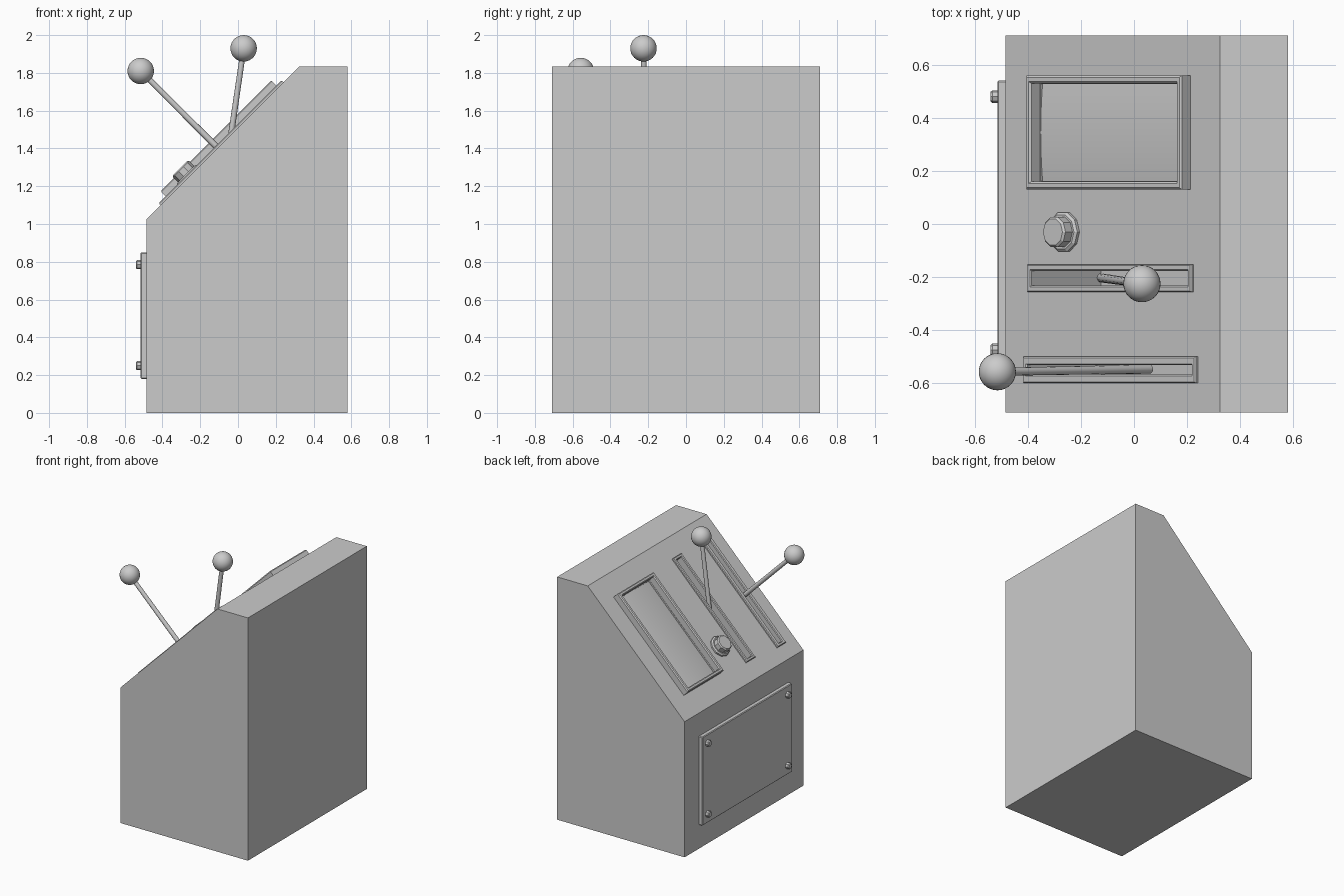
import bpy, bmesh, math
from mathutils import Matrix, Vector

if "Cube" in bpy.data.objects:
    bpy.data.objects.remove(bpy.data.objects["Cube"])

# Sloped panel frame: local x runs up the slope, y across, z out of the panel
S = math.sqrt(0.5)
PANEL = Matrix(((S, 0, -S, -0.08), (0, 1, 0, 0), (S, 0, S, 1.43), (0, 0, 0, 1)))


def finish(name, bm, mat=Matrix(), smooth=False):
    bmesh.ops.recalc_face_normals(bm, faces=bm.faces[:])
    me = bpy.data.meshes.new(name)
    bm.to_mesh(me)
    bm.free()
    me.transform(mat)
    ob = bpy.data.objects.new(name, me)
    bpy.context.collection.objects.link(ob)
    if smooth:
        for p in me.polygons:
            p.use_smooth = True
    return ob


def box(name, lo, hi, mat=Matrix(), bevel=0):
    bm = bmesh.new()
    lo, hi = Vector(lo), Vector(hi)
    bmesh.ops.create_cube(bm, size=1, matrix=Matrix.Translation((lo + hi) / 2) @ Matrix.Diagonal((*(hi - lo), 1)))
    if bevel:
        bmesh.ops.bevel(bm, geom=bm.edges[:], offset=bevel, segments=1, affect='EDGES')
    return finish(name, bm, mat)


def loft(name, loops, mat, closed=False, caps=True):
    """Bridge a series of equal-length point loops."""
    bm = bmesh.new()
    rings = [[bm.verts.new(p) for p in lp] for lp in loops]
    n = len(rings[0])
    pairs = list(zip(rings, rings[1:])) + ([(rings[-1], rings[0])] if closed else [])
    for a, b in pairs:
        for i in range(n):
            j = (i + 1) % n
            bm.faces.new((a[i], a[j], b[j], b[i]))
    if caps and not closed:
        bm.faces.new(rings[0])
        bm.faces.new(rings[-1])
    return finish(name, bm, mat)


def rim(name, u, hu, v0, v1, bu, bv, height, base, c=0.007):
    """Rectangular raised frame with chamfered top edges."""
    def rect(du, dv, z):
        return [(u - hu + du, v0 + dv, z), (u + hu - du, v0 + dv, z),
                (u + hu - du, v1 - dv, z), (u - hu + du, v1 - dv, z)]
    return loft(name, [rect(0, 0, base), rect(0, 0, height - c), rect(c, c, height),
                       rect(bu - c, bv - c, height), rect(bu, bv, height - c), rect(bu, bv, base)],
                PANEL, closed=True)


def lathe(name, profile, sides, mat):
    """Faceted turned part from (radius, height) pairs."""
    return loft(name, [[(r * math.cos(2 * math.pi * i / sides), r * math.sin(2 * math.pi * i / sides), h)
                        for i in range(sides)] for r, h in profile], mat)


def cut(target, cutter):
    m = target.modifiers.new("cut", 'BOOLEAN')
    m.operation, m.solver, m.object = 'DIFFERENCE', 'EXACT', cutter
    bpy.context.view_layer.objects.active = target
    bpy.ops.object.modifier_apply(modifier=m.name)
    bpy.data.objects.remove(cutter)


# Cabinet with sloped face
side = [(-0.485, 0), (0.58, 0), (0.58, 1.835), (0.325, 1.835), (-0.485, 1.025)]
cabinet = loft("cabinet", [[(x, y, z) for x, z in side] for y in (-0.71, 0.71)], Matrix())

# Screen recess, frame and gently bulged glass
cut(cabinet, box("screen_cutter", (-0.385, 0.162, -0.012), (0.385, 0.528, 0.1), PANEL))
rim("screen_frame", 0, 0.415, 0.13, 0.56, 0.027, 0.03, 0.053, -0.004)
bm = bmesh.new()
rows = []
for i in range(13):
    t = i / 12
    y, z = 0.162 + 0.366 * t, -0.011 + 0.01 * (1 - (2 * t - 1) ** 2)
    rows.append([bm.verts.new((x, y, z)) for x in (-0.385, 0.385)])
for a, b in zip(rows, rows[1:]):
    bm.faces.new((a[0], a[1], b[1], b[0]))
finish("screen_glass", bm, PANEL, smooth=True)

# Lever slots: centre u, half length, y range, side border
for tag, u, hu, v0, v1, bv in (("inner", -0.007, 0.438, -0.257, -0.152, 0.025),
                               ("outer", -0.007, 0.46, -0.60, -0.50, 0.032)):
    cut(cabinet, box("slot_cutter", (u - hu + 0.022, v0 + bv, -0.36), (u + hu - 0.022, v1 - bv, 0.1), PANEL))
    rim(tag + "_slot_frame", u, hu, v0, v1, 0.022, bv, 0.014, -0.004, 0.005)

# Levers with ball handles
for tag, ball, foot in (("inner", (0.03, -0.225, 1.93), (-0.125, -0.203, 0.87)),
                        ("outer", (-0.515, -0.557, 1.81), (0.06, -0.547, 1.235))):
    b, f = Vector(ball), Vector(foot)
    d = b - f
    bm = bmesh.new()
    bmesh.ops.create_cone(bm, cap_ends=True, segments=12, radius1=0.017, radius2=0.015, depth=d.length)
    rod = finish(tag + "_lever_rod", bm,
                 Matrix.Translation((b + f) / 2) @ d.to_track_quat('Z', 'Y').to_matrix().to_4x4())
    for p in rod.data.polygons:
        p.use_smooth = len(p.vertices) == 4
    bm = bmesh.new()
    bmesh.ops.create_uvsphere(bm, u_segments=32, v_segments=16, radius=0.07)
    finish(tag + "_lever_ball", bm, Matrix.Translation(b), smooth=True)

# Faceted knob
lathe("knob", [(0.078, -0.005), (0.078, 0.012), (0.068, 0.02), (0.06, 0.02), (0.06, 0.057), (0.052, 0.065)],
      10, PANEL @ Matrix.Translation((-0.255, -0.03, 0)))

# Service door with corner bolts
box("service_door", (-0.515, -0.535, 0.18), (-0.48, 0.54, 0.85), bevel=0.005)
for y in (-0.475, 0.48):
    for z in (0.25, 0.785):
        lathe("door_bolt", [(0.024, 0), (0.024, 0.02), (0.019, 0.026)], 8,
              Matrix.Translation((-0.514, y, z)) @ Matrix.Rotation(-math.pi / 2, 4, 'Y'))
